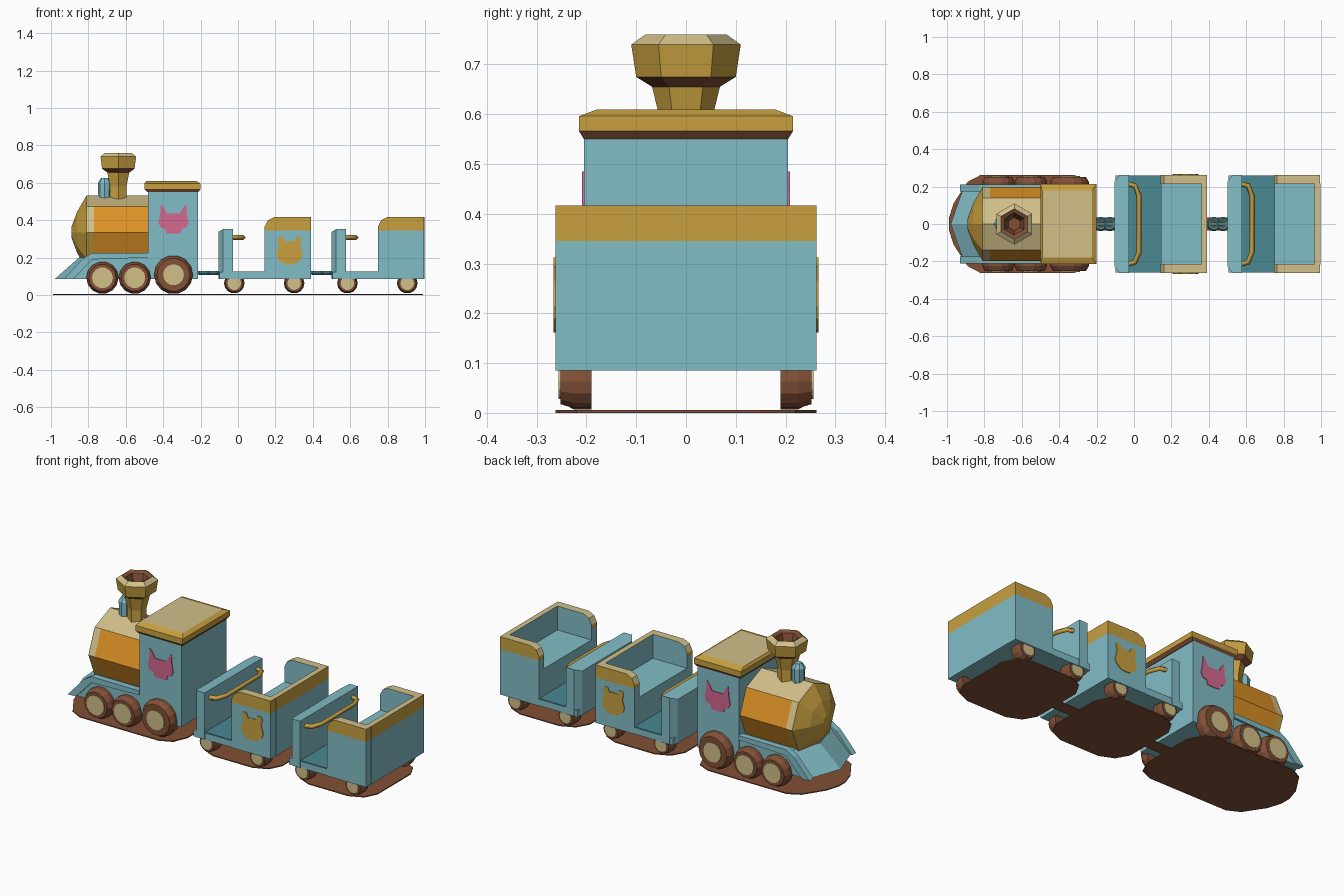
import bpy, bmesh, math
from mathutils import Vector

if "Cube" in bpy.data.objects:
    bpy.data.objects.remove(bpy.data.objects["Cube"])


def srgb(r, g, b):
    return [((c / 255 + 0.055) / 1.055) ** 2.4 for c in (r, g, b)] + [1]


def material(name, *rgb):
    m = bpy.data.materials.new(name)
    m.diffuse_color = srgb(*rgb)
    m.use_nodes = True
    m.node_tree.nodes["Principled BSDF"].inputs["Base Color"].default_value = m.diffuse_color
    return m


TEAL = material("teal", 130, 189, 198)
DARK = material("dark_teal", 74, 136, 145)
GOLD = material("gold", 200, 160, 64)
CREAM = material("cream", 210, 192, 138)
ORANGE = material("orange", 222, 146, 38)
BROWN = material("brown", 130, 80, 54)
PINK = material("pink", 212, 104, 144)


def loft(name, rings, mats, rule=None, cut_z=None):
    """Skin closed rings of equal length, cap both ends, colour faces by rule(centre, normal)."""
    bm = bmesh.new()
    loops = [[bm.verts.new(p) for p in ring] for ring in rings]
    n = len(rings[0])
    for a, b in zip(loops, loops[1:]):
        for i in range(n):
            bm.faces.new((a[i], a[(i + 1) % n], b[(i + 1) % n], b[i]))
    bm.faces.new(loops[0])
    bm.faces.new(loops[-1])
    if cut_z is not None:
        bmesh.ops.bisect_plane(bm, geom=bm.verts[:] + bm.edges[:] + bm.faces[:],
                               plane_co=(0, 0, cut_z), plane_no=(0, 0, 1))
    bmesh.ops.recalc_face_normals(bm, faces=bm.faces)
    if rule:
        for f in bm.faces:
            f.material_index = rule(f.calc_center_median(), f.normal)
    me = bpy.data.meshes.new(name)
    bm.to_mesh(me)
    bm.free()
    for m in mats:
        me.materials.append(m)
    ob = bpy.data.objects.new(name, me)
    bpy.context.collection.objects.link(ob)
    return ob


def prism(name, pts, axis, a, b, mats, rule=None, cut_z=None):
    place = {"y": lambda p, t: (p[0], t, p[1]), "z": lambda p, t: (p[0], p[1], t)}[axis]
    return loft(name, [[place(p, t) for p in pts] for t in (a, b)], mats, rule, cut_z)


def box(name, x0, x1, y0, y1, z0, z1, mats, rule=None, cut_z=None):
    return prism(name, [(x0, y0), (x1, y0), (x1, y1), (x0, y1)], "z", z0, z1, mats, rule, cut_z)


def lathe(name, profile, sides, centre, axis, mats, rule=None, turn=0.0):
    """profile: (radius, distance along axis) pairs"""
    c = Vector(centre)
    rings = []
    for r, h in profile:
        ring = []
        for i in range(sides):
            a = 2 * math.pi * i / sides + turn
            u, v = r * math.cos(a), r * math.sin(a)
            ring.append(c + Vector({"x": (h, u, v), "y": (u, h, v), "z": (u, v, h)}[axis]))
        rings.append(ring)
    return loft(name, rings, mats, rule)


def wheels(name, x, z, r, hub):
    for s in (-1, 1):
        lathe(name, [(r, s * .19), (r, s * .225), (r * .85, s * .252), (hub, s * .252)],
              14, (x, 0, z), "y", [BROWN])
        lathe(name + "_hub", [(hub, s * .245), (hub, s * .256)], 14, (x, 0, z), "y", [CREAM])


def emblem(name, half, x, z, y, mat):
    pts = half + [(-px, pz) for px, pz in reversed(half)]
    for s in (-1, 1):
        prism(name, [(x + px, z + pz) for px, pz in pts], "y", s * (y - .002), s * (y + .004), [mat])


# ---- Locomotive: lower hull with wedge nose
loft("engine_base", [
    [(-.98, 0, .085), (-.91, -.2, .085), (-.48, -.2, .085), (-.48, .2, .085), (-.91, .2, .085)],
    [(-.85, 0, .2), (-.78, -.2, .21), (-.48, -.2, .21), (-.48, .2, .21), (-.78, .2, .21)]], [TEAL])
for s in (-1, 1):
    prism("plough_rail", [(-.93, .085), (-.83, .195), (-.78, .225), (-.48, .225), (-.48, .2),
                          (-.78, .19), (-.88, .085)], "y", s * .175, s * .212, [TEAL])


# Octagonal boiler: cream along the top, orange side panels, gold front
def boiler_rule(c, n):
    if c.x < -.81:
        return 0
    if n.z > .8:
        return 1
    return 2 if c.x > -.77 else (1 if n.z > 0 else 0)


lathe("boiler", [(.03, -.89), (.11, -.86), (.197, -.81), (.197, -.77), (.197, -.47)],
      8, (0, 0, .335), "x", [GOLD, CREAM, ORANGE], boiler_rule)

# Cabin and roof
box("cabin", -.48, -.215, -.205, .205, .085, .56, [TEAL])


def rect(x0, x1, y, z):
    return [(x0, -y, z), (x1, -y, z), (x1, y, z), (x0, y, z)]


loft("cabin_roof", [rect(-.485, -.212, .205, .55), rect(-.5, -.2, .215, .566),
                    rect(-.5, -.2, .215, .596), rect(-.49, -.225, .178, .61)],
     [GOLD, CREAM, BROWN], lambda c, n: 2 if n.z < -.1 else (1 if n.z > .97 else 0))

# Chimney with hollow cup, and whistle in front of it
lathe("chimney", [(.05, .49), (.05, .58), (.068, .655), (.1, .675), (.11, .74), (.082, .76),
                  (.06, .75), (.035, .67)], 6, (-.64, 0, 0), "z", [GOLD, CREAM, BROWN],
      lambda c, n: (2 if abs(c.x + .64) < .062 and abs(c.y) < .062 and c.z > .66 and n.z > 0
                    else 2 if .655 < c.z < .674 else 1 if n.z > .3 else 0), turn=math.pi / 2)
lathe("whistle", [(.033, .5), (.036, .6), (.02, .625)], 8, (-.713, 0, 0), "z", [TEAL])

for x in (-.725, -.552):
    wheels("engine_wheel", x, .092, .086, .056)
wheels("engine_rear_wheel", -.345, .108, .104, .056)

# Animal-face plates on both sides of cabin
emblem("cabin_emblem", [(0, .03), (.035, .03), (.05, .06), (.068, .08), (.07, .04), (.08, -.02),
                        (.068, -.045), (.045, -.05), (.038, -.075), (0, -.078)],
       -.345, .405, .205, PINK)


# ---- Wagons
def wagon(x0, with_emblem):
    def X(pts):
        return [(x0 + p[0], p[1]) for p in pts]

    box("wagon_floor", x0 - .1, x0 + .39, -.26, .26, .085, .122, [TEAL])
    box("foot_well", x0 - .03, x0 + .15, -.258, .258, .12, .126, [DARK])
    # chamfered front panel with slightly sloping top
    out = [(-.105, -.225), (-.08, -.262), (-.028, -.262), (-.028, .262), (-.08, .262), (-.105, .225)]
    loft("front_panel", [[(x0 + x, y, .085) for x, y in out],
                         [(x0 + x, y, .352 + min(0, (x + .08) * .6)) for x, y in out]], [TEAL])
    box("seat", x0 + .145, x0 + .37, -.225, .225, .1, .28, [TEAL])

    def rule(c, n, s=0):
        if c.z < .345 or (s and n.y * s < -.5) or (not s and n.x < -.5):
            return 0
        return 2 if n.z > .3 else 1

    for s in (-1, 1):
        prism("side_wall", X([(.143, .085), (.143, .365), (.16, .4), (.195, .417), (.39, .417),
                              (.39, .085)]), "y", s * .215, s * .262, [TEAL, GOLD, CREAM],
              lambda c, n, s=s: rule(c, n, s), cut_z=.345)
    box("back_wall", x0 + .36, x0 + .391, -.216, .216, .085, .417, [TEAL, GOLD, CREAM],
        rule, cut_z=.345)
    # safety bar
    cu = bpy.data.curves.new("safety_bar", "CURVE")
    cu.dimensions = "3D"
    cu.bevel_depth = .014
    cu.bevel_resolution = 0
    cu.use_fill_caps = True
    path = [(-.035, -.215), (.005, -.205), (.027, -.15), (.027, .15), (.005, .205), (-.035, .215)]
    sp = cu.splines.new("POLY")
    sp.points.add(len(path) - 1)
    for p, (x, y) in zip(sp.points, path):
        p.co = (x0 + x, y, .308, 1)
    cu.materials.append(GOLD)
    bpy.context.collection.objects.link(bpy.data.objects.new("safety_bar", cu))

    for x in (-.02, .3):
        wheels("wagon_wheel", x0 + x, .063, .055, .036)
    if with_emblem:
        emblem("wagon_emblem", [(0, .05), (.025, .045), (.035, .07), (.055, .072), (.065, .055),
                                (.057, .025), (.07, -.025), (.062, -.05), (.03, -.075), (0, -.078)],
               x0 + .275, .24, .262, GOLD)
    # chain coupling towards the vehicle ahead
    for x in (-.178, -.13):
        bpy.ops.mesh.primitive_torus_add(location=(x0 + x, 0, .118), major_segments=10,
                                         minor_segments=5, major_radius=.027, minor_radius=.011)
        ob = bpy.context.object
        ob.name = "chain_link"
        ob.data.materials.append(DARK)
    box("coupling_bar", x0 - .22, x0 - .09, -.009, .009, .109, .127, [DARK])
    # ground plate with clipped corners, and its tongue
    half = [(-.1, .15), (-.06, .22), (.02, .255), (.27, .255), (.35, .22), (.385, .15)]
    prism("wagon_ground_plate", X(half + [(x, -y) for x, y in reversed(half)]), "z", 0, .006, [BROWN])
    box("ground_tongue", x0 - .23, x0 - .09, -.035, .035, 0, .006, [BROWN])


wagon(0, True)
wagon(.605, False)

# Ground plate under locomotive
half = [(-.99, .03), (-.965, .11), (-.89, .225), (-.82, .262), (-.32, .262), (-.25, .23), (-.215, .15)]
prism("engine_ground_plate", half + [(x, -y) for x, y in reversed(half)], "z", 0, .006, [BROWN])
